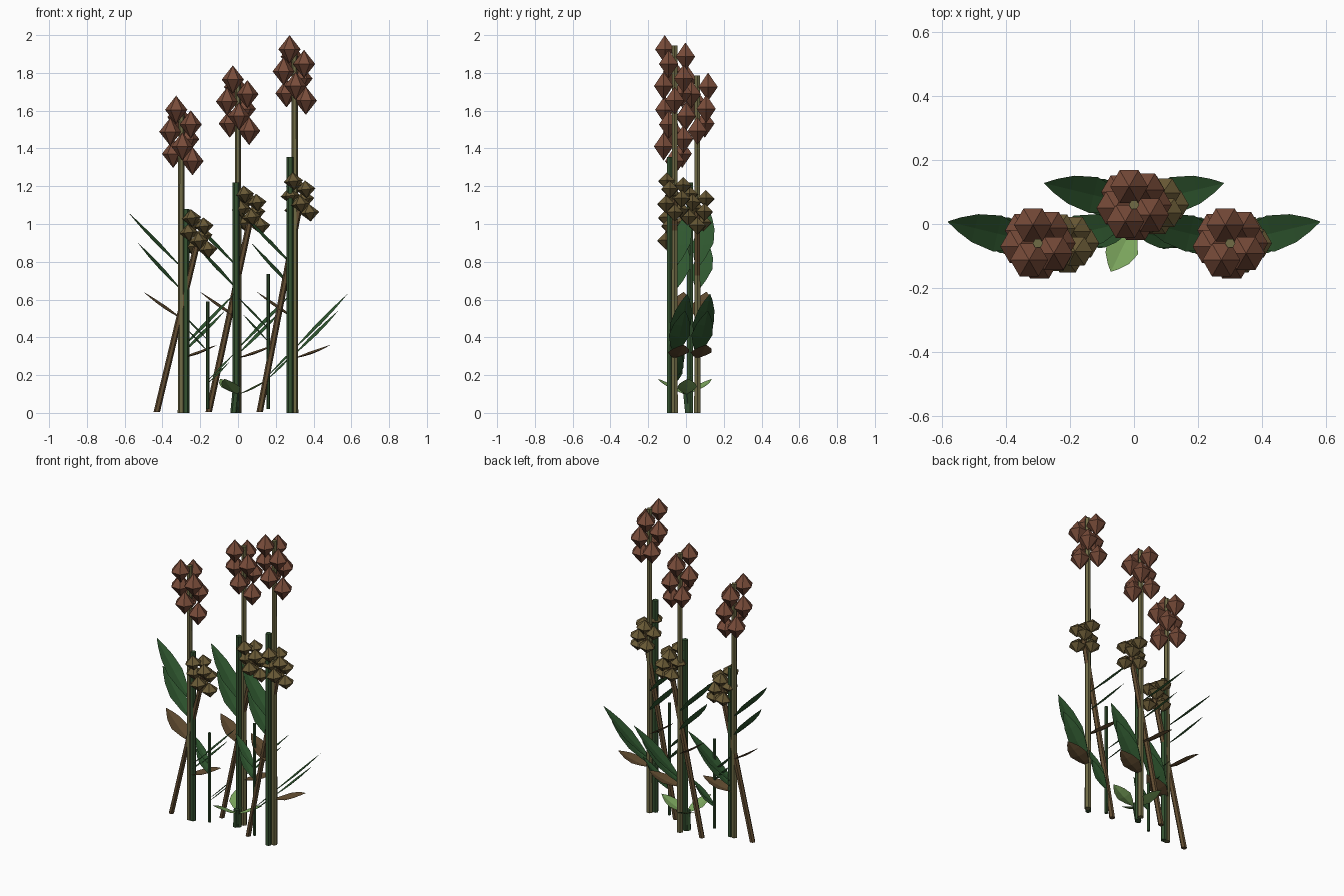
import bpy
from math import cos, sin, radians, pi
from mathutils import Vector, Matrix

if "Cube" in bpy.data.objects:
    bpy.data.objects.remove(bpy.data.objects["Cube"])


def material(name, rgb):
    m = bpy.data.materials.new(name)
    m.diffuse_color = (*rgb, 1)
    m.use_nodes = True
    m.node_tree.nodes["Principled BSDF"].inputs["Base Color"].default_value = m.diffuse_color
    return m


SEED = material("seed_red_brown", (.19, .072, .042))
HUSK = material("husk_olive", (.14, .10, .036))
STEM = material("stem_olive", (.16, .145, .06))
GREEN = material("stem_green", (.035, .085, .03))
DRY = material("dry_brown", (.12, .072, .03))
LEAF = material("leaf_green", (.03, .10, .03))
LIGHT = material("sprout_green", (.2, .38, .11))


def make(name, verts, faces, mat):
    me = bpy.data.meshes.new(name)
    me.from_pydata([tuple(v) for v in verts], [], faces)
    me.materials.append(mat)
    ob = bpy.data.objects.new(name, me)
    bpy.context.collection.objects.link(ob)
    return ob


# Six-sided stalk between two points, horizontal end caps
def stalk(name, a, b, r, mat, r_top=None):
    n, r_top = 6, r_top or r
    ring = [(cos(2 * pi * k / n), sin(2 * pi * k / n)) for k in range(n)]
    v = [Vector(a) + Vector((c * r, s * r, 0)) for c, s in ring]
    v += [Vector(b) + Vector((c * r_top, s * r_top, 0)) for c, s in ring]
    f = [(k, (k + 1) % n, n + (k + 1) % n, n + k) for k in range(n)]
    f += [tuple(range(n))[::-1], tuple(range(n, 2 * n))]
    make(name, v, f, mat)


# Head of eight faceted double-pointed buds in a golden-angle spiral
def bud_head(name, base, step, ring, r, h, mat, lean=0):
    verts, faces, n = [], [], 6
    turn = Matrix.Rotation(radians(lean), 3, 'Y')
    for i in range(8):
        ang = radians(137.5 * i)
        c = Vector((ring * cos(ang), ring * sin(ang), step * i))
        o = len(verts)
        pts = [Vector((r * cos(2 * pi * k / n), r * sin(2 * pi * k / n), 0)) for k in range(n)]
        pts += [Vector((0, 0, h)), Vector((0, 0, -h))]
        verts += [Vector(base) + turn @ (c + p) for p in pts]
        for k in range(n):
            j = (k + 1) % n
            faces += [(o + k, o + j, o + n), (o + j, o + k, o + n + 1)]
    make(name, verts, faces, mat)


# Pointed blade folded along its midrib
def leaf(name, a, b, width, mat, sag=.0):
    a, b = Vector(a), Vector(b)
    d = b - a
    side = Vector((-d.y, d.x, 0)).normalized()
    profile = [(0, .14), (.2, .6), (.45, 1), (.7, .78), (.88, .38), (1, .02)]
    verts, faces = [], []
    for t, w in profile:
        p = a + d * t - Vector((0, 0, sag * sin(pi * t)))
        e = side * width * w / 2
        lift = Vector((0, 0, .1 * width * w))
        verts += [p - e + lift, p, p + e + lift]
    for k in range(len(profile) - 1):
        for j in (0, 1):
            q = 3 * k + j
            faces.append((q, q + 1, q + 4, q + 3))
    make(name, verts, faces, mat)


# Leaves per plant: side, base height, reach, tip height, material
LEAVES = [(-1, .77, .28, 1.06, LEAF), (-1, .65, .23, .90, LEAF), (-1, .50, .20, .64, DRY),
          (1, .34, .28, .63, LEAF), (1, .31, .23, .54, LEAF), (1, .29, .19, .36, DRY)]


def foliage(name, x, y, s, sets):
    for sgn, z0, reach, z1, mat in sets:
        leaf(name, (x, y, z0 * s), (x + sgn * reach * s, y + .24 * reach * s, z1 * s),
             .115 * s, mat, .012 * s)


# Three tall plants: x, y, head top, green stalk position and height,
# dry stalk foot x and top (x, z)
PLANTS = [("left", -.30, -.06, 1.68, (-.276, -.06), 1.08, -.43, (-.206, .86)),
          ("middle", 0, .06, 1.84, (-.01, .022), 1.22, -.155, (.074, .985)),
          ("right", .30, -.06, 2.00, (.276, -.085), 1.355, .115, (.333, 1.055))]
for nm, x, y, top, g, gh, fx, (hx, hz) in PLANTS:
    stalk(nm + "_main_stem", (x, y, 0), (x, y, top - .055), .019, STEM, .016)
    bud_head(nm + "_seed_head", (x, y, top - .347), .0388, .059, .059, .075, SEED)
    stalk(nm + "_green_stem", (*g, 0), (*g, gh), .018, GREEN)
    stalk(nm + "_dry_stem", (fx, y, .005), (hx, y, hz + .08), .017, DRY)
    bud_head(nm + "_dry_head", (hx, y, hz), .025, .047, .051, .047, HUSK, -6)
    foliage(nm + "_leaf", x, y, 1, LEAVES)

# Two short stems with smaller leaves
for nm, x, h, s in (("left", -.16, .59, .5), ("right", .16, .735, .58)):
    stalk(nm + "_short_stem", (x, -.06, .02), (x, -.06, h), .010, GREEN)
    foliage(nm + "_short_leaf", x, -.06, s, LEAVES[:2] + LEAVES[3:5])

# Young sprout at the foot
stalk("sprout_stem", (-.022, .012, 0), (-.01, 0, .12), .019, GREEN)
for ang in (-116, 4, 124):
    c, s = cos(radians(ang)), sin(radians(ang))
    leaf("sprout_leaf", (.01 * c, .01 * s, .10), (.165 * c, .165 * s, .18), .105, LIGHT, .01)
